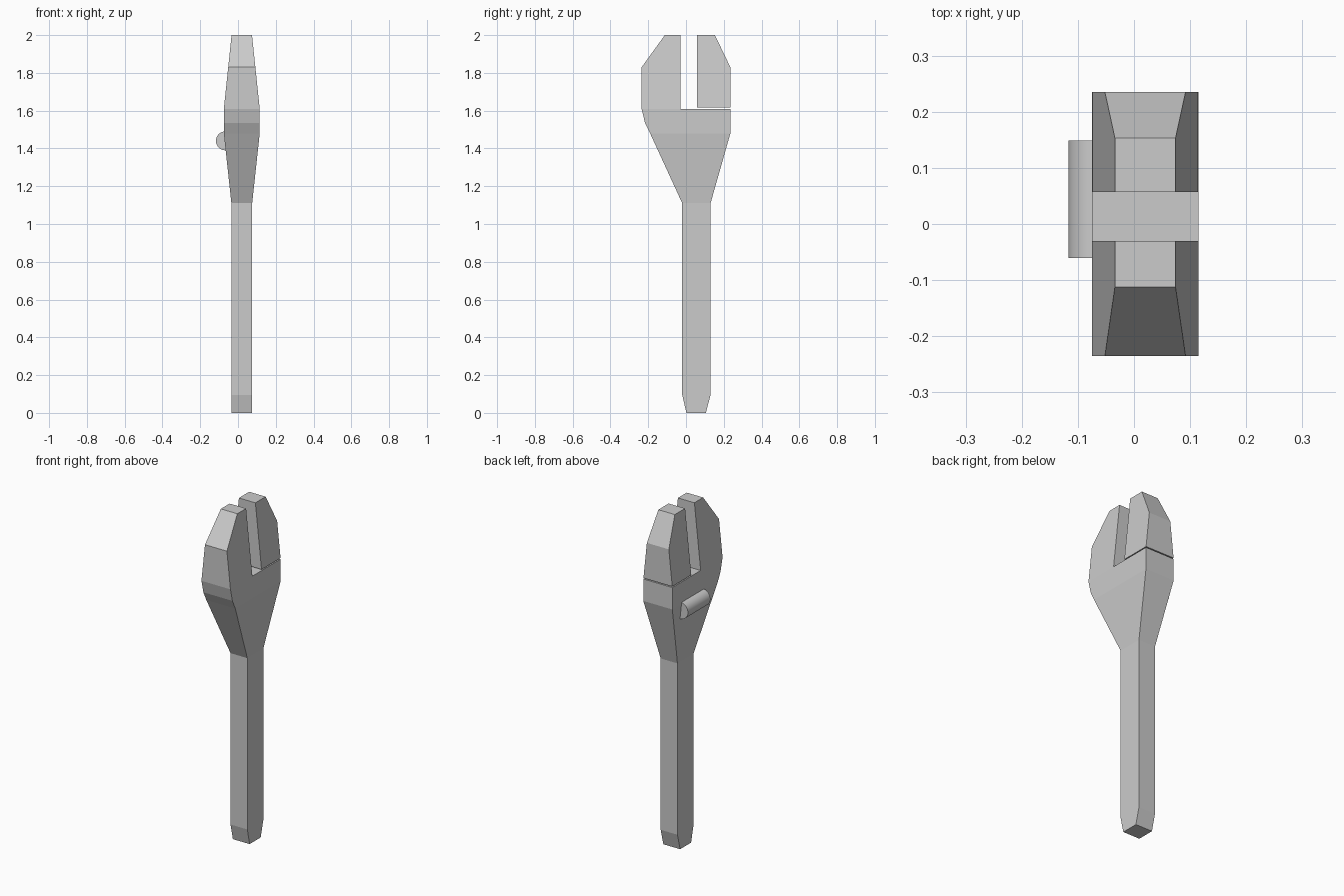
import bpy, bmesh, math

if "Cube" in bpy.data.objects:
    bpy.data.objects.remove(bpy.data.objects["Cube"])

CX = 0.02  # middle of the thickness
# (z, half thickness) along the tool
THICK = [(0, .055), (1.11, .055), (1.48, .095), (1.61, .095), (2.0, .054)]


def half_thickness(z):
    for (z0, t0), (z1, t1) in zip(THICK, THICK[1:]):
        if z <= z1 + 1e-6:
            return t0 + (t1 - t0) * (z - z0) / (z1 - z0)
    return THICK[-1][1]


def tapered_plate(name, profile):
    """Extrude a y-z outline across x, then taper it by height."""
    bm = bmesh.new()
    face = bm.faces.new([bm.verts.new((-1, y, z)) for y, z in profile])
    ext = bmesh.ops.extrude_face_region(bm, geom=[face], use_keep_orig=True)
    new = [v for v in ext['geom'] if isinstance(v, bmesh.types.BMVert)]
    bmesh.ops.translate(bm, vec=(2, 0, 0), verts=new)
    for z in (1.11, 1.48, 1.61):
        bmesh.ops.bisect_plane(bm, geom=bm.verts[:] + bm.edges[:] + bm.faces[:],
                               dist=1e-5, plane_co=(0, 0, z), plane_no=(0, 0, 1))
    for v in bm.verts:
        v.co.x = CX + v.co.x * half_thickness(v.co.z)
    bmesh.ops.recalc_face_normals(bm, faces=bm.faces[:])
    mesh = bpy.data.meshes.new(name)
    bm.to_mesh(mesh)
    bm.free()
    obj = bpy.data.objects.new(name, mesh)
    bpy.context.collection.objects.link(obj)
    return obj


# Handle, head and fixed jaw in one piece
tapered_plate("handle_and_fixed_jaw", [
    (.002, 0), (.105, 0), (.13, .095), (.13, 1.11), (.235, 1.48), (.235, 1.61),
    (.057, 1.61), (-.03, 1.61), (-.03, 2), (-.112, 2), (-.235, 1.83),
    (-.235, 1.61), (-.217, 1.535), (-.19, 1.48), (-.02, 1.11), (-.02, .095)])

# Sliding jaw, with a hairline gap above the head
tapered_plate("sliding_jaw", [
    (.057, 1.616), (.235, 1.616), (.235, 1.83), (.153, 2), (.057, 2)])

# Adjusting screw, half sunk into the back of the head
bpy.ops.mesh.primitive_cylinder_add(vertices=32, radius=.05, depth=.21,
                                    location=(-.067, .044, 1.44),
                                    rotation=(math.pi / 2, 0, 0))
screw = bpy.context.object
screw.name = "adjusting_screw"
bpy.ops.object.shade_smooth_by_angle(angle=math.radians(30))
